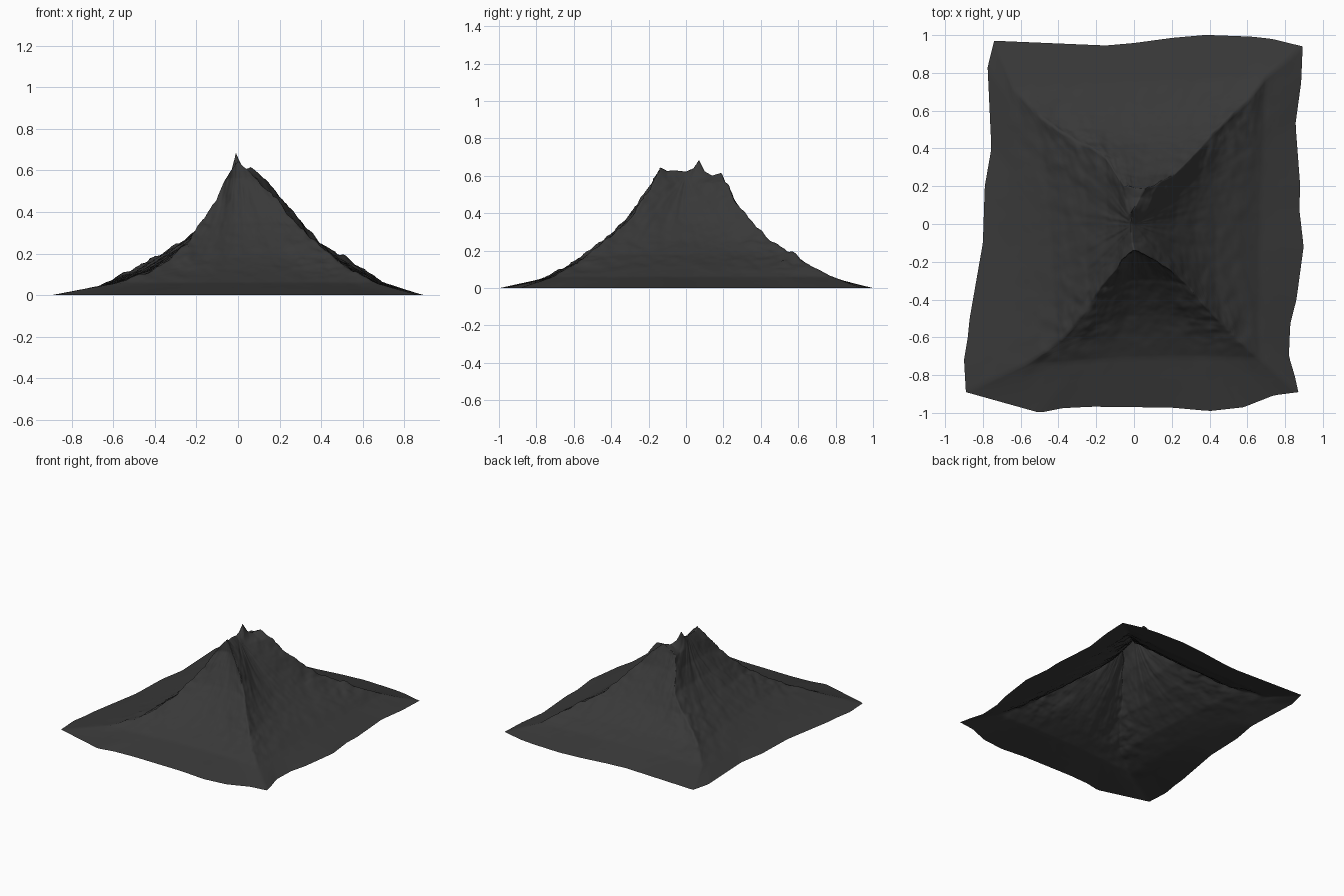
import bpy, bmesh, math
from mathutils import Vector, noise

if "Cube" in bpy.data.objects:
    bpy.data.objects.remove(bpy.data.objects["Cube"])

N, SUB = 64, 10   # points per side, rows per contour band

# heights of the contours, and where each corner ridge crosses them
HEIGHTS = [0, .06, .12, .18, .25, .35, .46, .56]
SW = [(-.89, -.89), (-.58, -.75), (-.41, -.64), (-.33, -.56), (-.25, -.45), (-.18, -.34), (-.10, -.25), (-.06, -.18)]
SE = [(.87, -.89), (.66, -.71), (.55, -.61), (.46, -.52), (.38, -.44), (.28, -.32), (.19, -.24), (.08, -.17)]
NE = [(.893, .94), (.70, .78), (.61, .66), (.50, .56), (.40, .46), (.31, .36), (.22, .27), (.13, .22)]
NW = [(-.74, .97), (-.64, .72), (-.50, .57), (-.40, .50), (-.28, .43), (-.15, .35), (-.09, .26), (-.05, .20)]
RIDGES = [SW, SE, NE, NW]

# wavy ground outline of each side: front, right, back, left
EDGES = [
    [(-.89, -.89), (-.5, -.999), (-.38, -.975), (-.22, -.967), (.2, -.972), (.4, -.99), (.58, -.97), (.74, -.907), (.87, -.89)],
    [(.87, -.89), (.85, -.8), (.82, -.7), (.827, -.53), (.86, -.4), (.898, -.12), (.875, .08), (.88, .2), (.855, .53), (.885, .75), (.893, .94)],
    [(.893, .94), (.73, .98), (.62, .992), (.38, 1.001), (.2, .985), (0, .958), (-.15, .945), (-.74, .97)],
    [(-.74, .97), (-.775, .83), (-.755, .4), (-.79, .2), (-.8, -.1), (-.87, -.5), (-.88, -.6), (-.9, -.72), (-.89, -.89)],
]
# how hollow each face is: on the lower slopes, and near the crest
BOW = [(.10, .12), (.06, .62), (.04, .03), (.04, .25)]

# jagged summit crest, front to back
CREST = [(.0, -.14, .645), (-.01, -.10, .625), (-.012, -.06, .63), (-.015, .0, .622), (-.01, .04, .64),
         (-.01, .07, .685), (.01, .10, .625), (.03, .14, .60), (.06, .185, .615)]


def along(points, t):
    """Point at fraction t of a polyline's length."""
    pts = [Vector(p) for p in points]
    lens = [(b - a).length for a, b in zip(pts, pts[1:])]
    d = t * sum(lens)
    for a, b, l in zip(pts, pts[1:], lens):
        if d <= l:
            return a.lerp(b, d / l)
        d -= l
    return pts[-1]


def contour(side, level, t):
    """Plan position and height on a side face."""
    if level == len(HEIGHTS):
        return along(CREST, (0, t, 1, 1 - t)[side])
    if level == 0:
        return along(EDGES[side], t).to_3d()
    a, b = Vector(RIDGES[side][level]), Vector(RIDGES[(side + 1) % 4][level])
    p = a.lerp(b, t)
    low, high = BOW[side]
    bow = low + (high - low) * (level / 7) ** 3
    p *= 1 - bow * math.sin(math.pi * t) * min(1, level / 3)
    return Vector((p.x, p.y, HEIGHTS[level]))


def roughen(p, t, w):
    """Rocky spurs and gullies, strongest on the ridges and upper slopes."""
    ridge = abs(2 * t - 1) ** 3
    amp = min(1, max(0, p.z - .02) / .12) * (.25 + .75 * ridge) * (1 - .75 * w)
    out = Vector((p.x, p.y, 0)).normalized()
    # gullies follow the slope: noise by compass direction, drifting with height
    gully = noise.fractal(Vector((out.x * 5, out.y * 5, p.z * 2)), .9, 2.1, 4)
    lumps = noise.fractal(Vector((p.x * 11, p.y * 11, p.z * 6)), .9, 2.1, 4)
    p += out * (gully * .022 + lumps * .014) * amp
    p.z += noise.fractal(p * 14 + Vector((5, 2, 7)), .9, 2.1, 3) * .016 * amp
    return p


# mountain shell, open underneath
bm = bmesh.new()
rows = []
for r in range(len(HEIGHTS) * SUB + 1):
    level, f = divmod(r, SUB)
    f /= SUB
    ring = []
    for side in range(4):
        for i in range(N):
            t = i / N
            p = contour(side, level, t)
            if f:
                p = p.lerp(contour(side, level + 1, t), f)
            top = max(0, (r / SUB) - 7)
            ring.append(bm.verts.new(roughen(p, t, top)))
    rows.append(ring)
for lo, hi in zip(rows, rows[1:]):
    for i in range(4 * N):
        j = (i + 1) % (4 * N)
        bm.faces.new((lo[i], lo[j], hi[j], hi[i]))
bmesh.ops.remove_doubles(bm, verts=bm.verts, dist=.0008)
bmesh.ops.recalc_face_normals(bm, faces=bm.faces)
if sum(f.normal.z for f in bm.faces) < 0:
    bmesh.ops.reverse_faces(bm, faces=bm.faces)
for f in bm.faces:
    f.smooth = True

mesh = bpy.data.meshes.new("mountain")
bm.to_mesh(mesh)
bm.free()
mountain = bpy.data.objects.new("mountain", mesh)
bpy.context.collection.objects.link(mountain)

rock = bpy.data.materials.new("dark_rock")
rock.diffuse_color = (.04, .04, .04, 1)
rock.use_nodes = True
rock.node_tree.nodes["Principled BSDF"].inputs["Base Color"].default_value = rock.diffuse_color
mesh.materials.append(rock)
